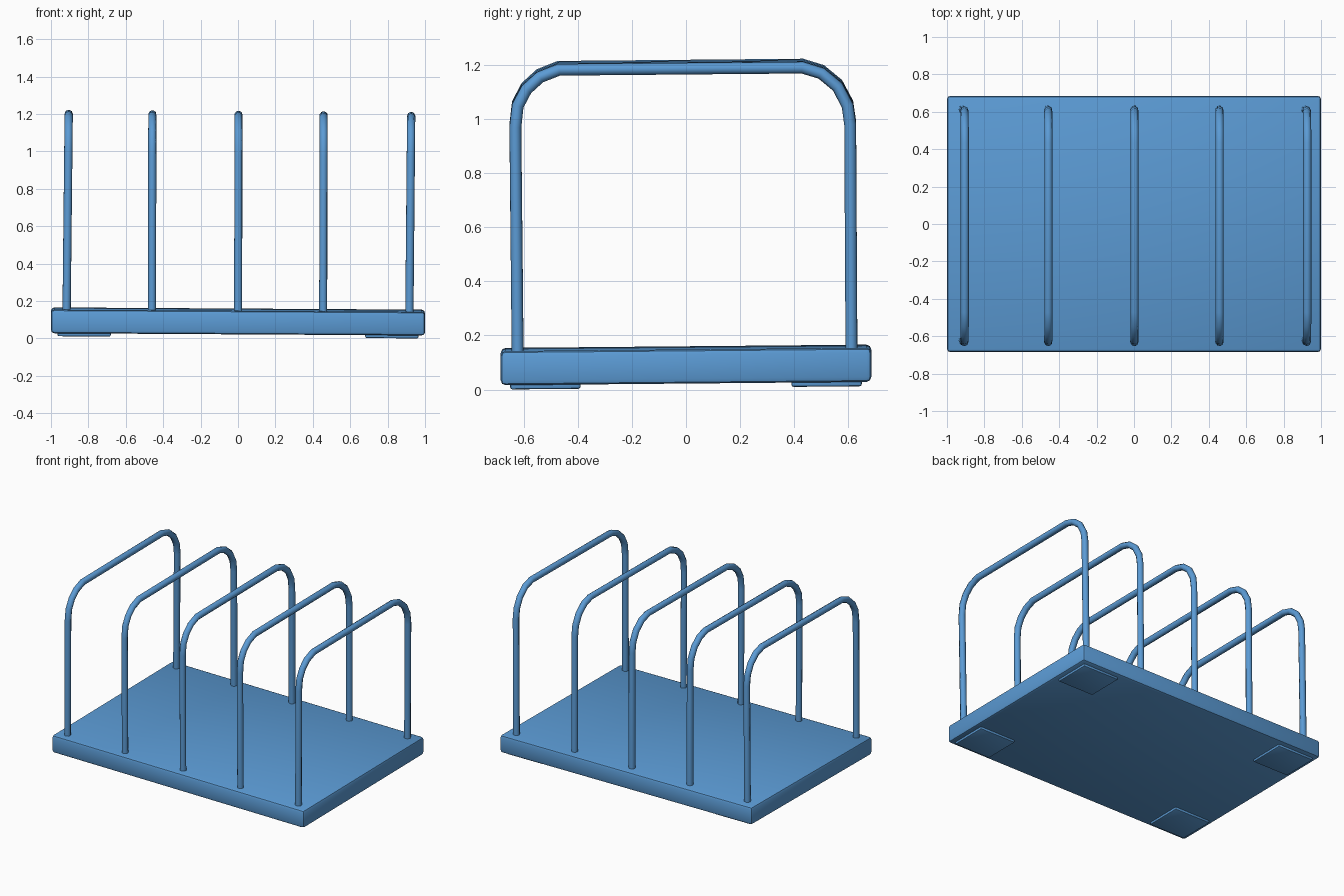
import bpy
import bmesh
from mathutils import Matrix, Vector

cube = bpy.data.objects.get("Cube")
if cube:
    bpy.data.objects.remove(cube, do_unlink=True)

blue = bpy.data.materials.new("soft_blue")
blue.use_nodes = True
colour = (0.105, 0.328, 0.665, 1)
blue.diffuse_color = colour
blue.node_tree.nodes["Principled BSDF"].inputs["Base Color"].default_value = colour


def tilt(x, y):
    """Slight lean of the whole rack."""
    return 0.009 * y - 0.006 * x


def activate(obj):
    bpy.ops.object.select_all(action="DESELECT")
    obj.select_set(True)
    bpy.context.view_layer.objects.active = obj


def rounded_box(name, low, high, bevel):
    low, high = Vector(low), Vector(high)
    bm = bmesh.new()
    size = Matrix.Diagonal((*(high - low), 1))
    bmesh.ops.create_cube(bm, size=1, matrix=Matrix.Translation((low + high) / 2) @ size)
    bmesh.ops.bevel(bm, geom=bm.edges[:], offset=bevel, segments=2,
                    profile=0.5, affect="EDGES")
    for v in bm.verts:
        v.co.z += tilt(v.co.x, v.co.y)
    mesh = bpy.data.meshes.new(name)
    bm.to_mesh(mesh)
    bm.free()
    mesh.materials.append(blue)
    obj = bpy.data.objects.new(name, mesh)
    bpy.context.collection.objects.link(obj)
    activate(obj)
    bpy.ops.object.shade_smooth_by_angle(angle=0.7)
    return obj


# Base board
rounded_box("base_board", (-1, -0.685, 0.028), (1, 0.685, 0.154), 0.018)

# Thin corner feet
for side, sx in (("left", 1), ("right", -1)):
    for end, sy in (("front", -1), ("back", 1)):
        xs = sorted((0.68 * sx, 0.965 * sx))
        ys = sorted((0.39 * sy, 0.65 * sy))
        rounded_box(f"{end}_{side}_foot", (xs[0], ys[0], 0.012),
                    (xs[1], ys[1], 0.045), 0.008)

# Bent wire dividers: (y, z) path from front leg to back leg
path = [(-0.622, 0.1), (-0.631, 0.98), (-0.622, 1.06), (-0.59, 1.12),
        (-0.54, 1.165), (-0.47, 1.192), (0.43, 1.192), (0.5, 1.17),
        (0.56, 1.12), (0.597, 1.05), (0.607, 0.98), (0.612, 0.1)]
for i, (foot_x, top_x) in enumerate([(-0.918, -0.905), (-0.46, -0.458), (0, 0.003),
                                     (0.455, 0.458), (0.915, 0.926)]):
    curve = bpy.data.curves.new(f"wire_divider_{i + 1}", "CURVE")
    curve.dimensions = "3D"
    curve.bevel_depth = 0.022
    curve.bevel_resolution = 2
    curve.use_fill_caps = True
    spline = curve.splines.new("POLY")
    spline.points.add(len(path) - 1)
    for point, (y, z) in zip(spline.points, path):
        x = foot_x + (top_x - foot_x) * z / 1.2
        point.co = (x, y, z + tilt(x, y), 1)
    curve.materials.append(blue)
    arch = bpy.data.objects.new(curve.name, curve)
    bpy.context.collection.objects.link(arch)
    activate(arch)
    bpy.ops.object.convert(target="MESH")
    bpy.ops.object.shade_smooth_by_angle(angle=0.9)
